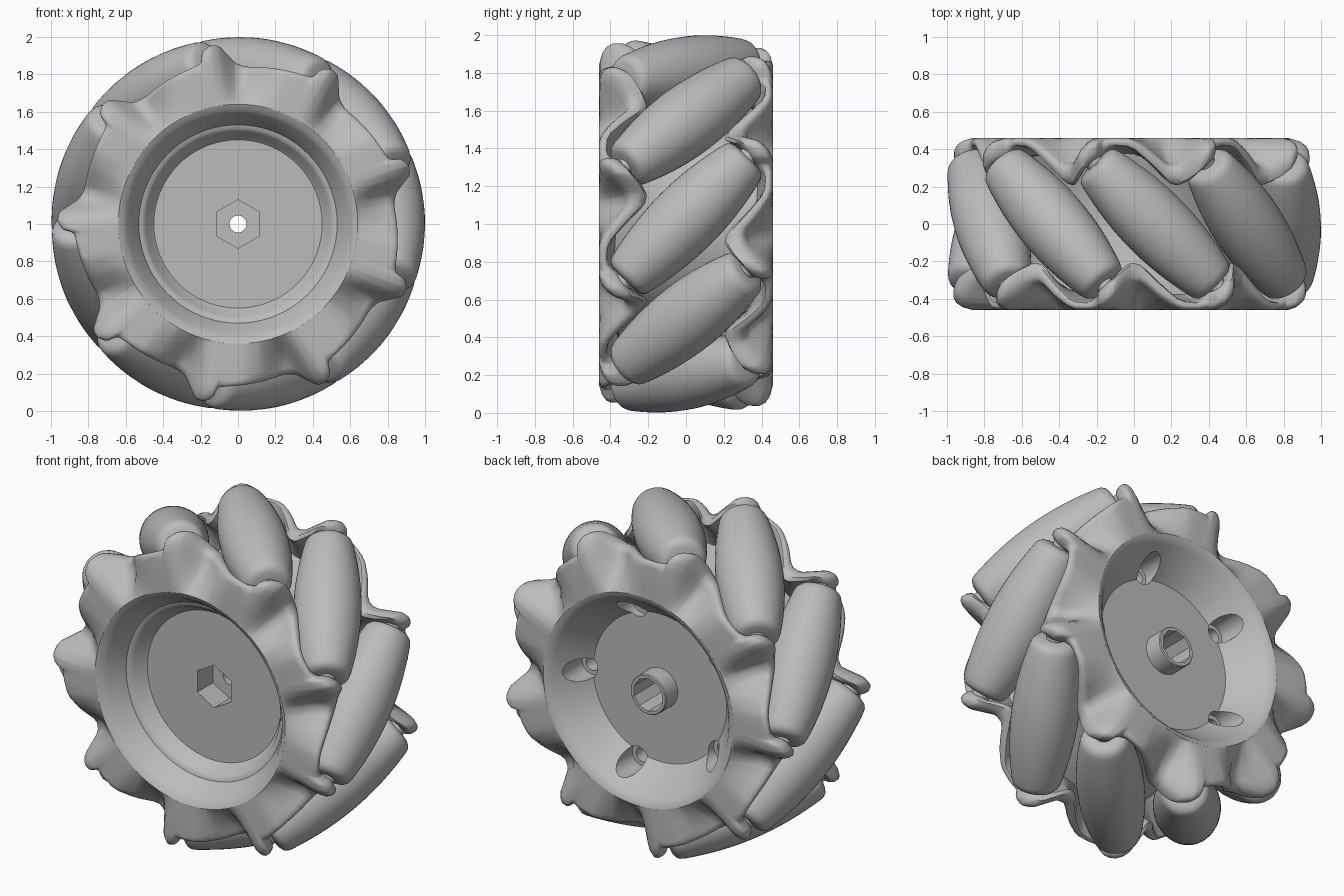
import bpy, bmesh
from math import sin, cos, pi, radians, sqrt
from mathutils import Matrix, Vector

COUNT = 9                      # rollers around the wheel
PHASE = 2                      # angle of the first roller, degrees
AXIS_R = 0.812                 # roller axis distance from wheel centre
RIDGE = 0.64                   # where the side plates join the hub
CENTRE = Matrix.Translation((0, 0, 1))

cube = bpy.data.objects.get("Cube")
if cube:
    bpy.data.objects.remove(cube, do_unlink=True)

grey = bpy.data.materials.new("plain grey")
grey.use_nodes = True
grey.diffuse_color = (0.5, 0.5, 0.5, 1)
grey.node_tree.nodes["Principled BSDF"].inputs["Base Color"].default_value = (0.5, 0.5, 0.5, 1)


def add_object(name, bm, matrix=CENTRE, angle=35):
    bmesh.ops.recalc_face_normals(bm, faces=bm.faces)
    mesh = bpy.data.meshes.new(name)
    bm.to_mesh(mesh)
    bm.free()
    mesh.materials.append(grey)
    ob = bpy.data.objects.new(name, mesh)
    bpy.context.collection.objects.link(ob)
    ob.matrix_world = matrix
    smooth(ob, angle)
    return ob


def smooth(ob, angle):
    bpy.ops.object.select_all(action='DESELECT')
    ob.select_set(True)
    bpy.context.view_layer.objects.active = ob
    bpy.ops.object.shade_smooth_by_angle(angle=radians(angle))


def skin(sections):
    """Closed ring of closed (radius, y) sections, given as (angle, points)."""
    bm = bmesh.new()
    rings = [[bm.verts.new((r * cos(a), y, r * sin(a))) for r, y in pts]
             for a, pts in sections]
    for i, ring in enumerate(rings):
        nxt = rings[(i + 1) % len(rings)]
        for j in range(len(ring)):
            k = (j + 1) % len(ring)
            bm.faces.new((ring[j], ring[k], nxt[k], nxt[j]))
    return bm


def lathe(profile, steps):
    return skin([(2 * pi * i / steps, profile) for i in range(steps)])


def prism(sides, radius, y0, y1, x=0, z=0):
    """Cutter running along y."""
    bm = bmesh.new()
    bmesh.ops.create_cone(bm, cap_ends=True, segments=sides, radius1=radius,
                          radius2=radius, depth=y1 - y0)
    bm.transform(Matrix.Translation((x, (y0 + y1) / 2, z)) @ Matrix.Rotation(pi / 2, 4, 'X'))
    return bm


def cut(target, bm):
    cutter = add_object("cutter", bm)
    cutter.hide_render = True
    mod = target.modifiers.new("cut", 'BOOLEAN')
    mod.operation, mod.solver, mod.object = 'DIFFERENCE', 'EXACT', cutter
    bpy.context.view_layer.objects.active = target
    bpy.ops.object.modifier_apply(modifier=mod.name)
    bpy.data.objects.remove(cutter, do_unlink=True)


# Hub: shallow dish at the front, conical dish and boss at the back
hub = add_object("hub", lathe([
    (.045, -.23), (.45, -.23), (.465, -.245), (.495, -.3), (.51, -.315), (.53, -.32),
    (.537, -.335), (.59, -.42), (.61, -.445), (RIDGE, -.46), (RIDGE, -.38), (.57, -.28),
    (.57, .28), (RIDGE, .38), (RIDGE, .46), (.615, .453), (.59, .43), (.45, .25),
    (.12, .25), (.12, .36), (.115, .365), (.045, .365)], 72))

# Shaft sockets and the ring of screw pockets in the rear dish
cut(hub, prism(6, .13, -.3, -.08))
cut(hub, prism(10, .1, .1, .5))
for k in range(5):
    a = 2 * pi * k / 5
    cut(hub, prism(20, .07, .2, .6, .49 * cos(a), .49 * sin(a)))
    cut(hub, prism(16, .045, .08, .3, .49 * cos(a), .49 * sin(a)))
smooth(hub, 35)

# Side plate: one tooth as (angle, rim radius, outer y, inner y)
TOOTH = [(6, .87, -.46, -.42), (3, .88, -.46, -.38), (1.8, .94, -.46, -.35),
         (-1, .967, -.453, -.315), (-3.8, .96, -.42, -.275), (-6, .915, -.385, -.235),
         (-9, .86, -.34, -.205), (-13, .84, -.33, -.22), (-20, .85, -.41, -.32),
         (-27, .86, -.46, -.41)]


def plate_section(rim, outer, inner):
    """Plate cut through by a radial plane, with rounded rim corners."""
    c = (inner - outer) * .42
    face = lambda t: (RIDGE + (rim - 1.6 * c - RIDGE) * t, -.46 + (outer + .46) * t)
    return [(.6, -.42), (RIDGE, -.46), face(.08), face(.5), (rim - 1.6 * c, outer),
            (rim - .7 * c, outer + .25 * c), (rim - .2 * c, outer + .6 * c),
            (rim, outer + c), (rim, inner - .8 * c), (rim - .25 * c, inner - .25 * c),
            (rim - .8 * c, inner), ((RIDGE + rim) / 2, inner * .6 - .15), (.6, -.37)]


def side_plate(name, matrix):
    pitch = 360 / COUNT
    keys = [(u - pitch * k, *rest) for k in range(COUNT) for u, *rest in TOOTH]
    keys.append((keys[0][0] - 360, *keys[0][1:]))
    sections = []
    # Trim each corner along the rim so that creases become narrow bevels
    for p, q in zip(keys, keys[1:]):
        for t in (.2, .8):
            u, *rest = [a + (b - a) * t for a, b in zip(p, q)]
            sections.append((radians(u - 20), plate_section(*rest)))
    ob = add_object(name, skin(sections), matrix, 40)
    mod = ob.modifiers.new("flat facets", 'WEIGHTED_NORMAL')
    mod.keep_sharp = True


# The rear plate is the front one turned about a roller's radial line
radial = Vector((cos(radians(PHASE)), 0, sin(radians(PHASE))))
side_plate("front_plate", CENTRE)
side_plate("rear_plate", CENTRE @ Matrix.Rotation(pi, 4, radial))

# Barrel rollers with rounded ends, each on its own slanted axle
HALF = .41
cap = [(.03, .46), (.09, .458), (.113, .45), (.129, .434)]
barrel = [HALF * (1 - i / 8) for i in range(17)]
profile = (cap + [(1 - sqrt(AXIS_R ** 2 + t * t / 2), t) for t in barrel]
           + [(r, -t) for r, t in reversed(cap)])
pin = [(.004, -.5), (.05, -.5), (.05, .5), (.004, .5)]

for k in range(COUNT):
    place = (CENTRE @ Matrix.Rotation(-radians(PHASE + 360 / COUNT * k), 4, 'Y')
             @ Matrix.Translation((AXIS_R, 0, 0)) @ Matrix.Rotation(pi / 4, 4, 'X'))
    add_object(f"roller_{k + 1}", lathe(profile, 40), place, 50)
    add_object(f"axle_{k + 1}", lathe(pin, 16), place)
